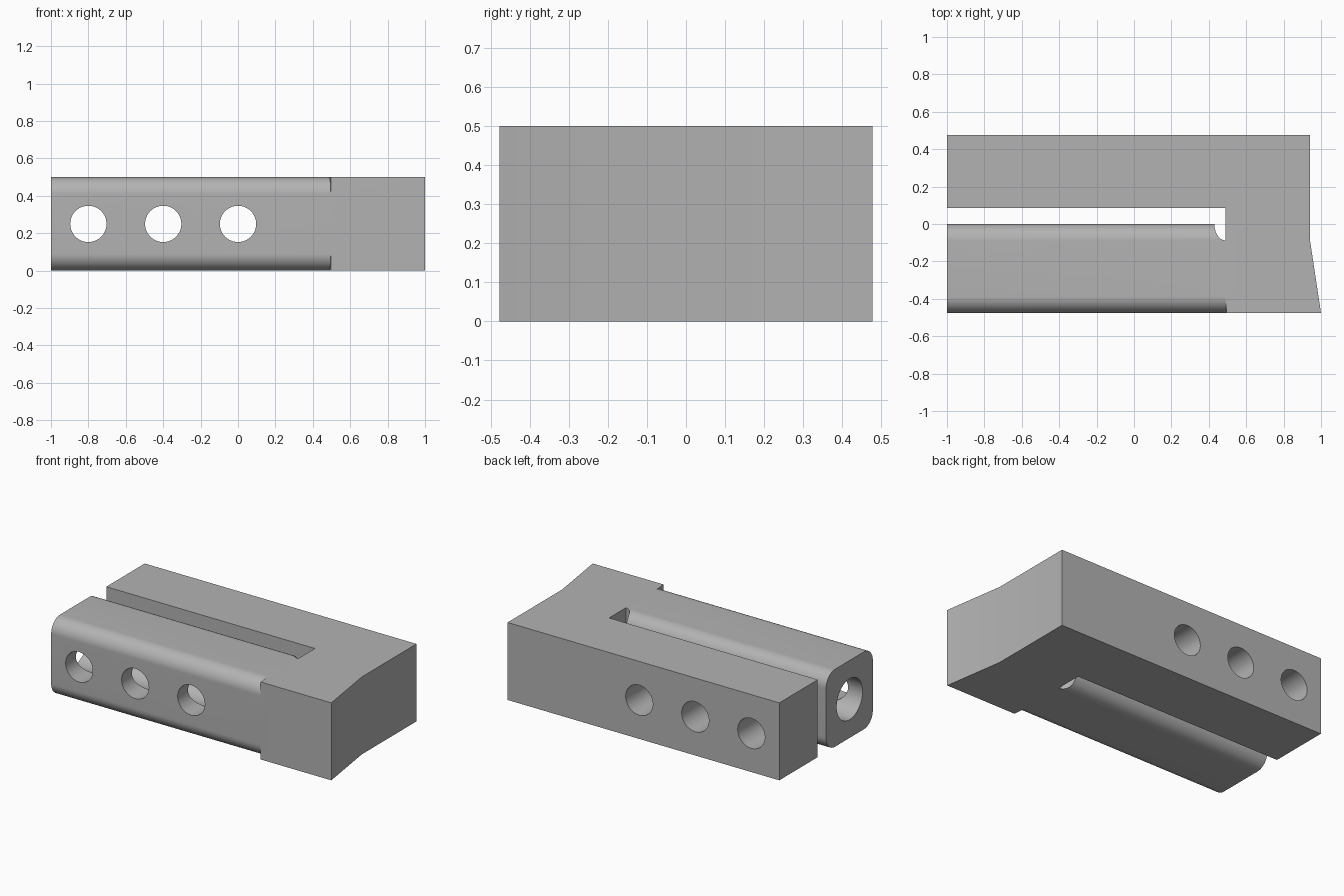
import bpy, bmesh, math
from mathutils import Matrix

old = bpy.data.objects.get("Cube")
if old:
    bpy.data.objects.remove(old, do_unlink=True)

HEIGHT, HALF_Y, SLOT_END = 0.5, 0.477, 0.49
MID_Z = HEIGHT / 2

grey = bpy.data.materials.new("plain grey")
grey.use_nodes = True
colour = (0.45, 0.45, 0.45, 1)
grey.diffuse_color = colour
grey.node_tree.nodes["Principled BSDF"].inputs["Base Color"].default_value = colour


def add_object(name, bm):
    bmesh.ops.recalc_face_normals(bm, faces=bm.faces)
    mesh = bpy.data.meshes.new(name)
    bm.to_mesh(mesh)
    bm.free()
    mesh.materials.append(grey)
    obj = bpy.data.objects.new(name, mesh)
    bpy.context.collection.objects.link(obj)
    return obj


def prism(name, points, offset):
    """Extrude a closed outline of 3D points along an offset."""
    bm = bmesh.new()
    face = bm.faces.new([bm.verts.new(p) for p in points])
    moved = bmesh.ops.extrude_face_region(bm, geom=[face])["geom"]
    bmesh.ops.translate(bm, vec=offset,
                        verts=[v for v in moved if isinstance(v, bmesh.types.BMVert)])
    return add_object(name, bm)


def cylinder(name, radius, length, matrix):
    bm = bmesh.new()
    bmesh.ops.create_cone(bm, cap_ends=True, segments=64, radius1=radius,
                          radius2=radius, depth=length, matrix=matrix)
    return add_object(name, bm)


def combine(target, tool, operation):
    """Apply a boolean and discard its helper."""
    mod = target.modifiers.new(operation, 'BOOLEAN')
    mod.operation, mod.object, mod.solver = operation, tool, 'EXACT'
    bpy.ops.object.select_all(action='DESELECT')
    bpy.context.view_layer.objects.active = target
    target.select_set(True)
    bpy.ops.object.modifier_apply(modifier=mod.name)
    bpy.data.objects.remove(tool, do_unlink=True)


# Square back arm and flared head, joined in one outline
plan = [(-1, HALF_Y), (0.94, HALF_Y), (0.94, -0.08), (1, -HALF_Y),
        (0.496, -HALF_Y), (0.486, -0.39), (SLOT_END, -0.38),
        (SLOT_END, 0.085), (-1, 0.085)]
block = prism("clamp_block", [(x, y, 0) for x, y in plan], (0, 0, HEIGHT))

# Front arm with rounded long edges
radius = 0.09
section = []
for i, (y, z) in enumerate([(-radius, HEIGHT - radius), (radius - HALF_Y, HEIGHT - radius),
                            (radius - HALF_Y, radius), (-radius, radius)]):
    for step in range(17):
        a = math.pi / 2 * (i + step / 16)
        section.append((-1, y + radius * math.cos(a), z + radius * math.sin(a)))
arm = prism("front_arm", section, (1.55, 0, 0))

# Curved relief where the arm meets the head
relief = [(SLOT_END, 0.03, -0.1), (0.43, 0.03, -0.1)]
for step in range(17):
    a = math.pi / 2 * step / 16
    relief.append((SLOT_END - 0.06 * math.cos(a), -0.088 * math.sin(a), -0.1))
combine(arm, prism("relief_cutter", relief, (0, 0, HEIGHT + 0.2)), 'DIFFERENCE')
combine(block, arm, 'UNION')

# Lengthwise bore, open at the free end of the front arm
bore = Matrix.Translation((-0.4, -0.24, MID_Z)) @ Matrix.Rotation(math.pi / 2, 4, 'Y')
combine(block, cylinder("bore_cutter", 0.132, 1.4, bore), 'DIFFERENCE')

# Three cross holes through both arms
for x in (-0.8, -0.4, 0):
    hole = Matrix.Translation((x, 0, MID_Z)) @ Matrix.Rotation(math.pi / 2, 4, 'X')
    combine(block, cylinder("hole_cutter", 0.097, 1.2, hole), 'DIFFERENCE')

# Smooth curves, crisp corners
bpy.ops.object.select_all(action='DESELECT')
block.select_set(True)
bpy.context.view_layer.objects.active = block
bpy.ops.object.shade_smooth_by_angle(angle=math.radians(30))
